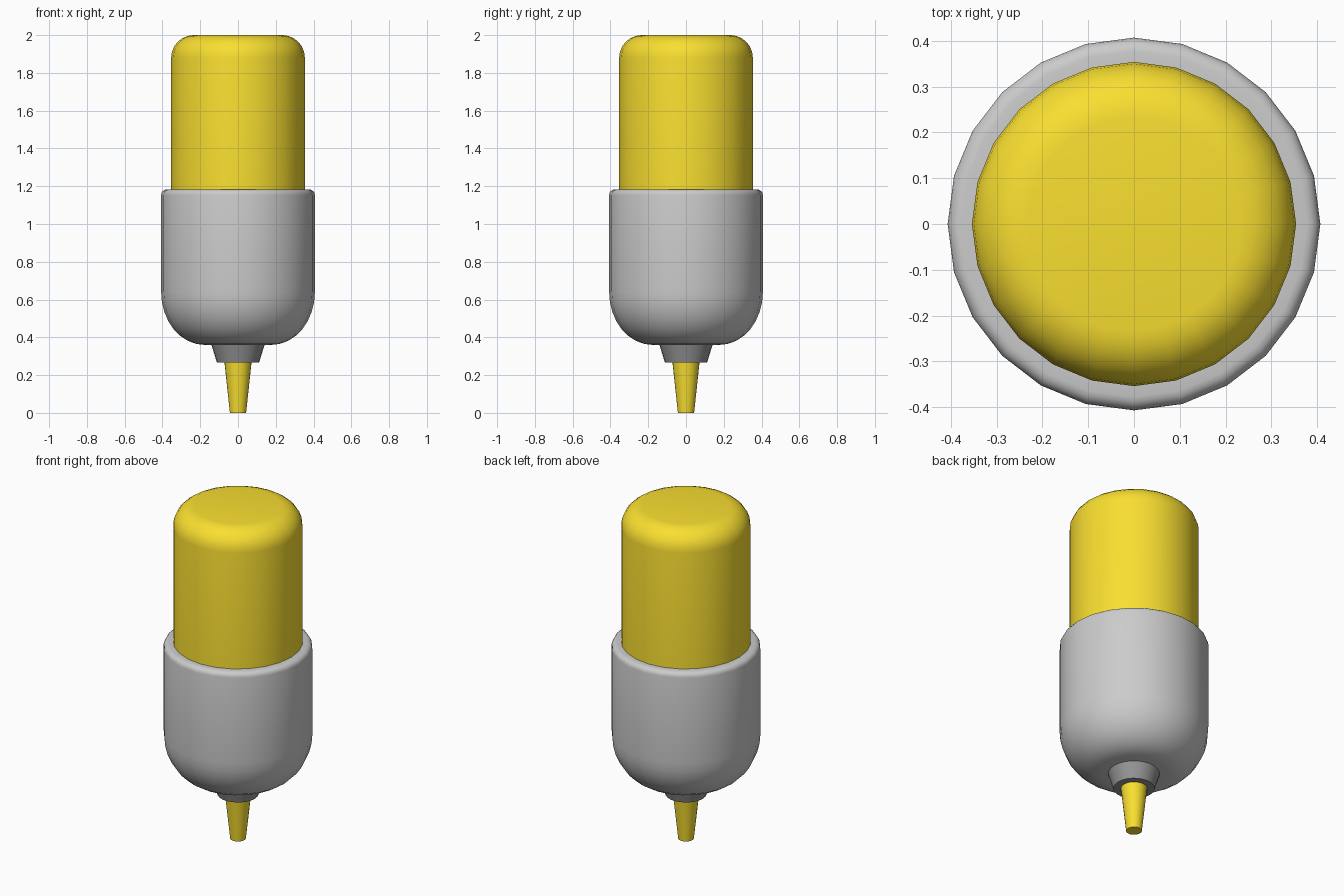
import bpy, bmesh, math

if "Cube" in bpy.data.objects:
    bpy.data.objects.remove(bpy.data.objects["Cube"])

SIDES = 24


def material(name, rgb):
    m = bpy.data.materials.new(name)
    m.diffuse_color = (*rgb, 1)
    m.use_nodes = True
    m.node_tree.nodes["Principled BSDF"].inputs["Base Color"].default_value = m.diffuse_color
    return m


def arc(cr, cz, rr, rz, a0, a1, n=6):
    """Elliptical corner points for a (radius, height) profile."""
    angles = [math.radians(a0 + (a1 - a0) * i / n) for i in range(n + 1)]
    return [(cr + rr * math.cos(a), cz + rz * math.sin(a)) for a in angles]


def lathe(name, profile, mat=None, sides=SIDES):
    """Revolve a bottom-to-top profile around z and cap both ends."""
    bm = bmesh.new()
    rings = [[bm.verts.new((r * math.cos(2 * math.pi * i / sides),
                            r * math.sin(2 * math.pi * i / sides), z))
              for i in range(sides)] for r, z in profile]
    for a, b in zip(rings, rings[1:]):
        for i in range(sides):
            j = (i + 1) % sides
            bm.faces.new((a[i], a[j], b[j], b[i]))
    bm.faces.new(rings[0][::-1])
    bm.faces.new(rings[-1])
    mesh = bpy.data.meshes.new(name)
    bm.to_mesh(mesh)
    bm.free()
    ob = bpy.data.objects.new(name, mesh)
    bpy.context.collection.objects.link(ob)
    if mat:
        mesh.materials.append(mat)
    bpy.ops.object.select_all(action='DESELECT')
    ob.select_set(True)
    bpy.context.view_layer.objects.active = ob
    bpy.ops.object.shade_smooth_by_angle(angle=math.radians(35))
    return ob


yellow = material("yellow", (0.95, 0.74, 0.03))
dark = material("dark_grey", (0.3, 0.3, 0.3))

# Upper barrel with a rounded top
lathe("barrel", [(0.354, 1.1)] + arc(0.234, 1.88, 0.12, 0.12, 0, 90), yellow)

# Grey sleeve with a deep rounded base and a softened rim
lathe("sleeve", arc(0.177, 0.64, 0.23, 0.28, -90, 0, 8)
      + arc(0.377, 1.153, 0.03, 0.03, 0, 90, 4) + [(0.34, 1.183)])

# Tapered collar below the sleeve
lathe("collar", [(0.112, 0.267), (0.141, 0.362), (0.13, 0.37)], dark)

# Narrow nozzle tip
lathe("nozzle", [(0.043, 0), (0.073, 0.28)], yellow)
